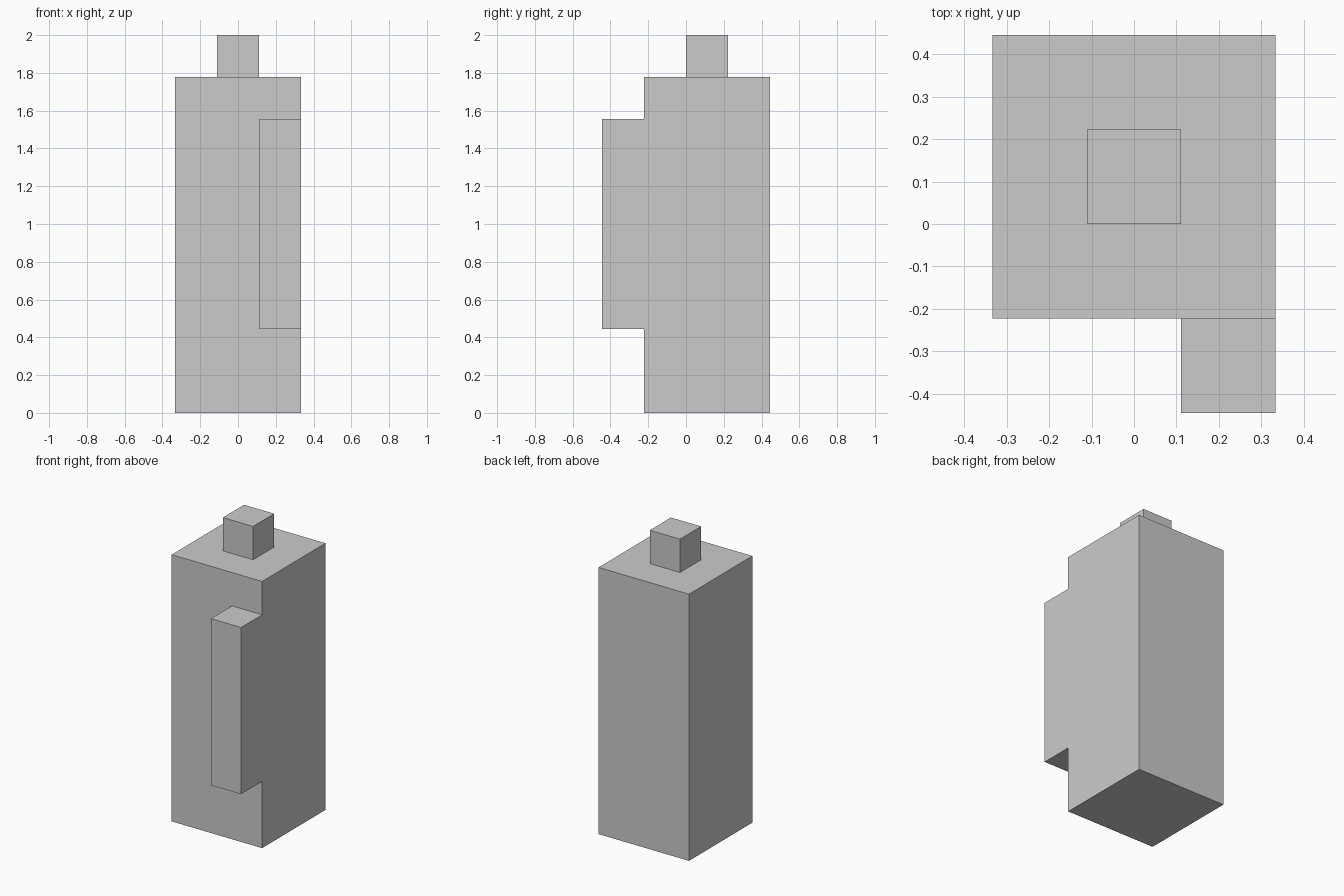
import bpy
import bmesh
from mathutils import Matrix, Vector

if "Cube" in bpy.data.objects:
    bpy.data.objects.remove(bpy.data.objects["Cube"])

U = 2 / 9  # grid unit: the model is nine units tall


def box(name, low, high):
    """Axis-aligned box between two corners given in grid units."""
    low, high = Vector(low) * U, Vector(high) * U
    bm = bmesh.new()
    bmesh.ops.create_cube(bm, size=1, matrix=Matrix.LocRotScale(None, None, high - low))
    mesh = bpy.data.meshes.new(name)
    bm.to_mesh(mesh)
    bm.free()
    obj = bpy.data.objects.new(name, mesh)
    obj.location = (low + high) / 2
    bpy.context.collection.objects.link(obj)
    return obj


# Main block
box("body", (-1.5, -1, 0), (1.5, 2, 8))
# Small cube centred on the top
box("top_knob", (-0.5, 0, 8), (0.5, 1, 9))
# Vertical bar on the front, flush with the right side
box("front_handle", (0.5, -2, 2), (1.5, -1, 7))
